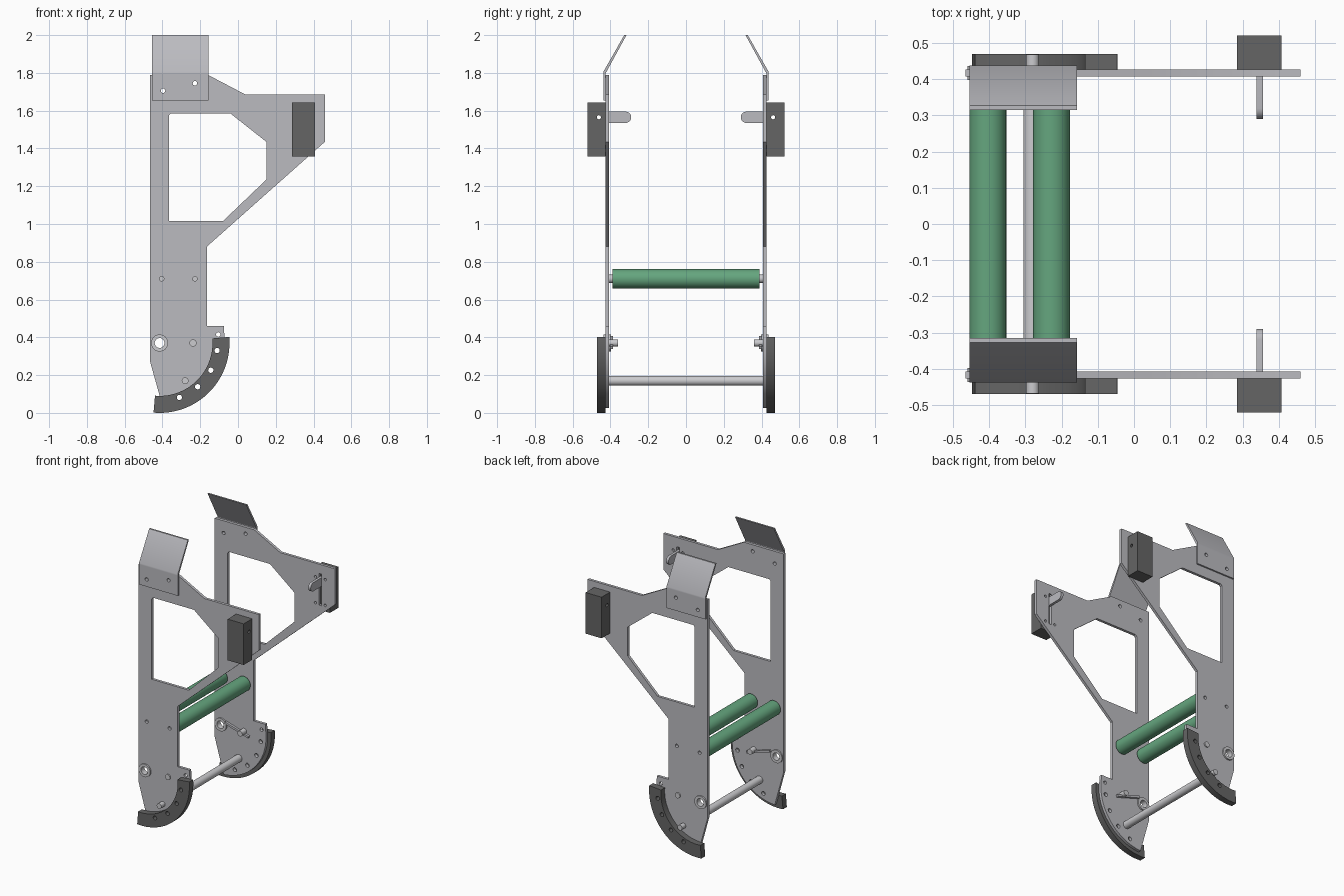
import bpy
import bmesh
from math import cos, sin, radians, pi
from mathutils import Vector

old = bpy.data.objects.get("Cube")
if old:
    bpy.data.objects.remove(old, do_unlink=True)


def material(name, rgb):
    m = bpy.data.materials.new(name)
    m.use_nodes = True
    m.diffuse_color = (*rgb, 1)
    m.node_tree.nodes["Principled BSDF"].inputs["Base Color"].default_value = (*rgb, 1)
    return m


steel = material("grey steel", (0.50, 0.50, 0.53))
bright = material("bright steel", (0.60, 0.60, 0.62))
rubber = material("dark rubber", (0.13, 0.13, 0.13))
green = material("green roller", (0.13, 0.38, 0.21))


def arc(cx, cy, r, a0, a1, n):
    steps = [radians(a0 + (a1 - a0) * i / n) for i in range(n + 1)]
    return [(cx + r * cos(a), cy + r * sin(a)) for a in steps]


def circle(cx, cy, r, n=24):
    return arc(cx, cy, r, 0, 360, n)[:-1]


def extrude(name, outline, lo, hi, mat, holes=(), axis="y"):
    """Filled outline with holes, extruded along y (drawn in xz) or x (drawn in yz)."""
    lo, hi = min(lo, hi), max(lo, hi)
    curve = bpy.data.curves.new(name, "CURVE")
    curve.dimensions = "2D"
    curve.fill_mode = "BOTH"
    curve.extrude = (hi - lo) / 2
    for loop in (outline, *holes):
        spline = curve.splines.new("POLY")
        spline.points.add(len(loop) - 1)
        for p, (a, b) in zip(spline.points, loop):
            p.co = (a, b, 0, 1)
        spline.use_cyclic_u = True
    temp = bpy.data.objects.new(name + " outline", curve)
    bpy.context.scene.collection.objects.link(temp)
    bpy.context.view_layer.update()
    mesh = bpy.data.meshes.new_from_object(
        temp.evaluated_get(bpy.context.evaluated_depsgraph_get()))
    bpy.data.objects.remove(temp, do_unlink=True)
    mid = (lo + hi) / 2
    bm = bmesh.new()
    bm.from_mesh(mesh)
    for v in bm.verts:
        a, b, c = v.co
        v.co = Vector((a, mid - c, b)) if axis == "y" else Vector((mid + c, a, b))
    bmesh.ops.remove_doubles(bm, verts=bm.verts, dist=1e-5)
    bmesh.ops.recalc_face_normals(bm, faces=bm.faces)
    bm.to_mesh(mesh)
    bm.free()
    mesh.name = name
    mesh.materials.clear()
    mesh.materials.append(mat)
    obj = bpy.data.objects.new(name, mesh)
    bpy.context.scene.collection.objects.link(obj)
    bpy.ops.object.select_all(action="DESELECT")
    obj.select_set(True)
    bpy.context.view_layer.objects.active = obj
    bpy.ops.object.shade_smooth_by_angle(angle=radians(30))
    return obj


# Shared layout
PX, PZ = -0.415, 0.37            # pivot at the centre of the curved foot
INNER, OUTER = 0.408, 0.427      # faces of the side plate
ROLLERS = (-0.404, -0.228)
ROLLER_Z = 0.71

plate_outline = [(-0.465, 1.79), (-0.16, 1.79), (0.04, 1.685), (0.46, 1.685),
                 (0.46, 1.435), (-0.165, 0.88), (-0.165, 0.46), (-0.075, 0.46)]
plate_outline += arc(PX, PZ, 0.345, 5, -87, 28) + [(-0.465, 0.27)]
window = [(-0.355, 1.585), (-0.04, 1.585), (0.15, 1.435), (0.15, 1.235),
          (-0.08, 1.015), (-0.365, 1.015), (-0.365, 1.575)]
slot = [(0.337, 1.40), (0.357, 1.40), (0.357, 1.62), (0.337, 1.62)]
foot_holes = [circle(*arc(PX, PZ, 0.307, a, a, 1)[0], 0.014, 16)
              for a in (-7.5, -28, -49, -70)]
flap_holes = [circle(-0.397, 1.705, 0.012, 16), circle(-0.228, 1.745, 0.012, 16)]
pad_holes = [circle(x, z, 0.009, 12) for x in (0.31, 0.385) for z in (1.41, 1.59)]
axle_holes = [circle(x, ROLLER_Z, 0.012, 16) for x in ROLLERS]

for side, s in (("front", -1), ("back", 1)):
    # Side plate with its window and drilled holes
    extrude(side + " side plate", plate_outline, s * INNER, s * OUTER, steel,
            [window, slot, circle(PX, PZ, 0.027), circle(-0.105, 0.415, 0.012, 16),
             *foot_holes, *flap_holes, *pad_holes, *axle_holes])

    # Curved rubber foot
    foot = arc(PX, PZ, 0.37, 5, -95, 36) + arc(PX, PZ, 0.28, -95, 5, 36)
    extrude(side + " curved foot", foot, s * OUTER, s * 0.47, rubber, foot_holes)

    # Bent guide flap: flat mounting strip and slanted sheet
    strip = [(-0.455, 1.655), (-0.157, 1.655), (-0.157, 1.795), (-0.455, 1.795)]
    extrude(side + " flap mount", strip, s * OUTER, s * 0.438, steel, flap_holes)
    slant = [(s * y, z) for y, z in
             ((0.438, 1.795), (0.438, 1.805), (0.327, 2.0), (0.315, 2.0), (0.427, 1.795))]
    extrude(side + " slanted flap", slant, -0.455, -0.157, steel, axis="x")

    # Rubber block with cross hole, and the latch hook it carries
    block = [(s * y, z) for y, z in
             ((OUTER, 1.357), (0.521, 1.357), (0.521, 1.643), (OUTER, 1.643))]
    extrude(side + " block", block, 0.285, 0.408, rubber,
            [circle(s * 0.461, 1.565, 0.011, 16)], axis="x")
    hook = [(s * 0.43, 1.535)] + [(s * y, z) for y, z in arc(0.32, 1.565, 0.03, 270, 90, 12)]
    hook.append((s * 0.43, 1.595))
    extrude(side + " latch hook", hook, 0.338, 0.356, steel, axis="x")

    # Pivot bushing, pin and lever
    extrude(side + " pivot bushing", circle(PX, PZ, 0.045, 32), s * 0.398, s * 0.437,
            bright, [circle(PX, PZ, 0.026)])
    extrude(side + " lever pin", circle(-0.238, PZ, 0.019), s * 0.36, s * 0.435, bright)
    lever = [(-0.375, 0.393), (-0.195, 0.338), (-0.19, 0.352), (-0.37, 0.407)]
    extrude(side + " lever", lever, s * 0.386, s * 0.402, steel)

    # Bolt holding the cross bar
    extrude(side + " bar bolt", circle(-0.28, 0.17, 0.018), s * 0.41, s * 0.468, bright)

# Green rollers on their axles
for label, x in zip(("right", "left"), ROLLERS):
    extrude(label + " roller", circle(x, ROLLER_Z, 0.051, 32), -0.39, 0.39, green)
    extrude(label + " roller axle", circle(x, ROLLER_Z, 0.022), -INNER, INNER, bright)

# Lower cross bar
extrude("cross bar", circle(-0.28, 0.17, 0.026, 32), -INNER, INNER, bright)
